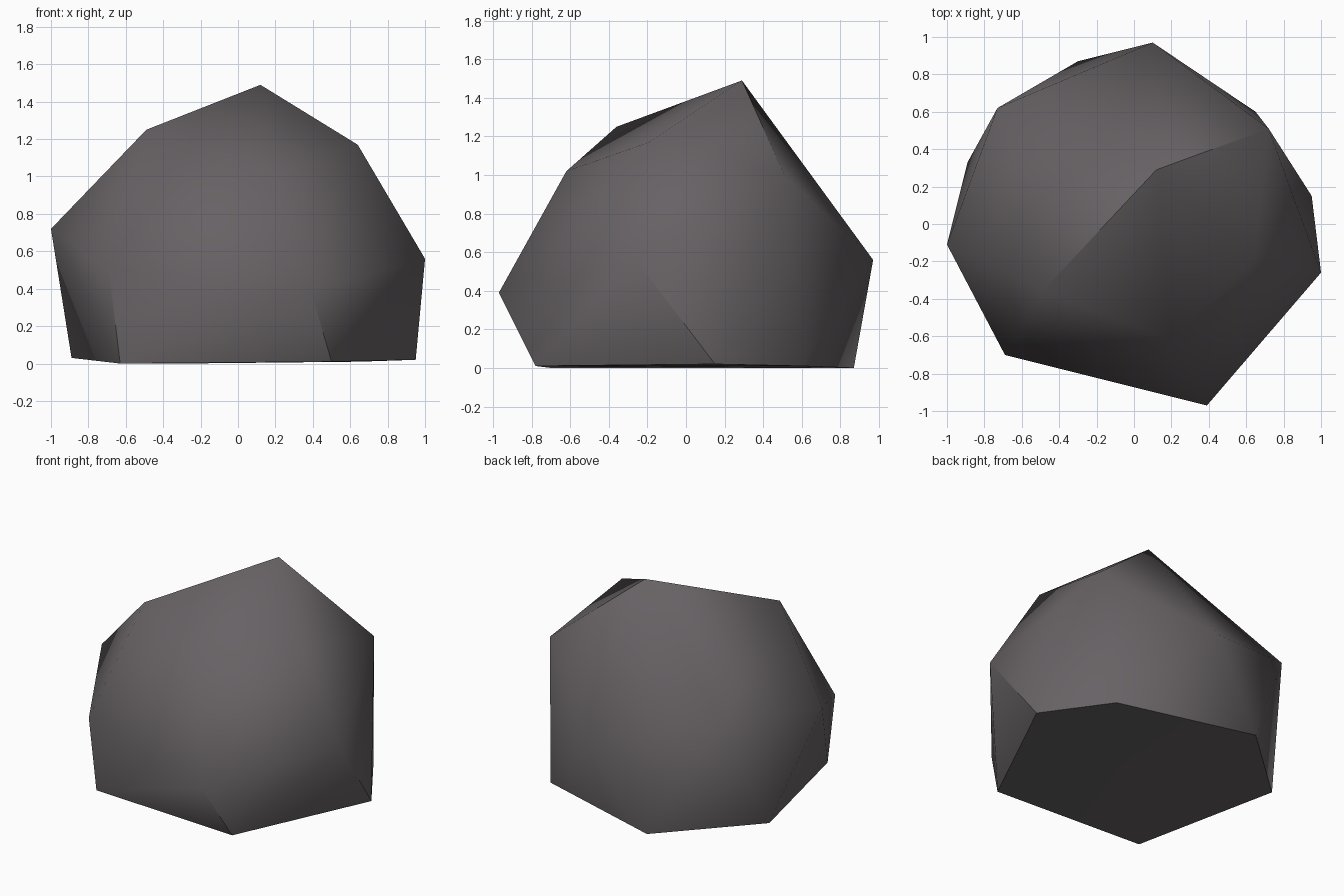
import bpy
import bmesh
import math

# Remove the default cube only
default_cube = bpy.data.objects.get("Cube")
if default_cube:
    bpy.data.objects.remove(default_cube, do_unlink=True)


def make_material(name, colour):
    material = bpy.data.materials.new(name)
    material.use_nodes = True
    material.diffuse_color = colour
    material.node_tree.nodes["Principled BSDF"].inputs["Base Color"].default_value = colour
    return material


def make_hull(name, corner_groups, material, sharp_angle):
    """Wrap a chiselled boulder around groups of corner points."""
    bm = bmesh.new()
    for group in corner_groups:
        for corner in group:
            bm.verts.new(corner)
    hull = bmesh.ops.convex_hull(bm, input=bm.verts[:])
    loose = [v for v in bm.verts if not v.link_faces]
    bmesh.ops.delete(bm, geom=loose, context="VERTS")
    bmesh.ops.recalc_face_normals(bm, faces=bm.faces[:])

    mesh = bpy.data.meshes.new(name)
    bm.to_mesh(mesh)
    bm.free()
    mesh.materials.append(material)
    rock = bpy.data.objects.new(name, mesh)
    bpy.context.collection.objects.link(rock)

    # Smooth shading that keeps only the strongest ridges crisp
    bpy.ops.object.select_all(action="DESELECT")
    rock.select_set(True)
    bpy.context.view_layer.objects.active = rock
    bpy.ops.object.shade_smooth_by_angle(angle=math.radians(sharp_angle))
    return rock


# Peak and the shoulders around it
crown = [
    (.12, .29, 1.49), (-.49, -.36, 1.25), (.2, -.62, 1.02),
    (.64, -.19, 1.17), (.72, .51, 1),
]

# Widest corners, running round from the front
girth = [
    (.39, -.97, .39), (1, -.26, .56), (.1, .97, .56),
    (-.73, .62, .81), (-1, -.11, .72), (-.69, -.7, .5),
]

# Nearly flat six-sided underside
base = [
    (.5, -.78, .01), (.95, .15, .02), (.65, .6, .01),
    (-.3, .87, 0), (-.89, .33, .03), (-.63, -.7, 0),
]

stone = make_material("dark_grey_stone", (.135, .122, .129, 1))
make_hull("boulder", (crown, girth, base), stone, sharp_angle=46)
